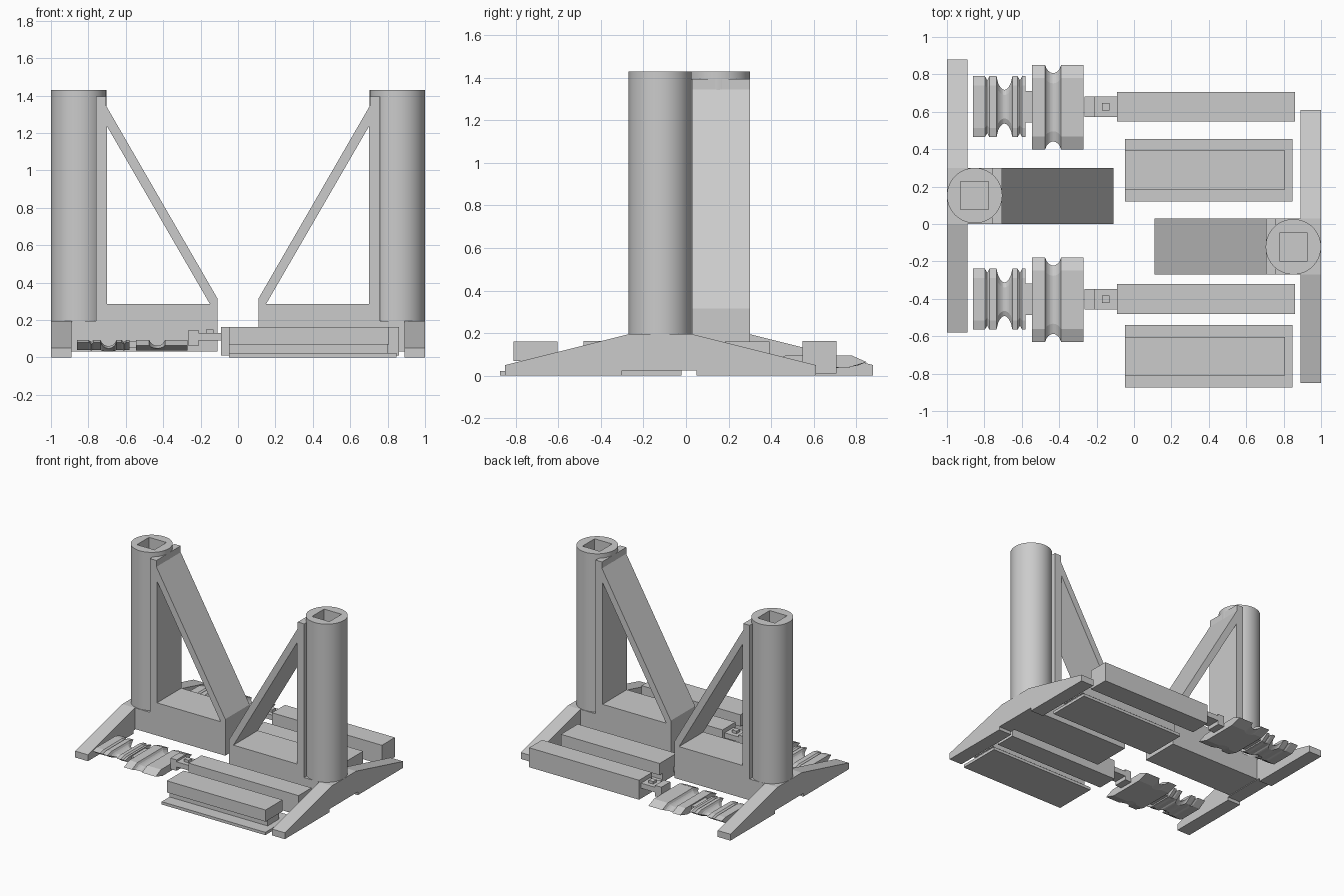
import bpy
import bmesh
import math
from mathutils import Matrix, Vector

old = bpy.data.objects.get("Cube")
if old:
    bpy.data.objects.remove(old, do_unlink=True)

GREY = (0.6, 0.6, 0.6, 1.0)
plastic = bpy.data.materials.new("light_grey")
plastic.use_nodes = True
plastic.diffuse_color = GREY
plastic.node_tree.nodes["Principled BSDF"].inputs["Base Color"].default_value = GREY

HALF_TURN = Matrix.Translation((0, 0.03, 0)) @ Matrix.Rotation(math.pi, 4, "Z")


def finish(name, bm, smooth=False):
    bmesh.ops.recalc_face_normals(bm, faces=bm.faces)
    mesh = bpy.data.meshes.new(name)
    bm.to_mesh(mesh)
    bm.free()
    mesh.materials.append(plastic)
    obj = bpy.data.objects.new(name, mesh)
    bpy.context.collection.objects.link(obj)
    if smooth:
        bpy.ops.object.select_all(action="DESELECT")
        obj.select_set(True)
        bpy.context.view_layer.objects.active = obj
        bpy.ops.object.shade_smooth_by_angle(angle=math.radians(30))
    return obj


def loft(name, rings, smooth=False):
    """Skin a row of equal-sized rings and cap both ends."""
    bm = bmesh.new()
    rows = [[bm.verts.new(p) for p in ring] for ring in rings]
    n = len(rows[0])
    for a, b in zip(rows, rows[1:]):
        for i in range(n):
            j = (i + 1) % n
            bm.faces.new((a[i], a[j], b[j], b[i]))
    bm.faces.new(rows[0])
    bm.faces.new(rows[-1])
    return finish(name, bm, smooth)


def prism_xz(name, pts, y0, y1):
    return loft(name, [[(x, y, z) for x, z in pts] for y in (y0, y1)])


def prism_yz(name, pts, x0, x1):
    return loft(name, [[(x, y, z) for y, z in pts] for x in (x0, x1)])


def box(name, x0, x1, y0, y1, z0, z1):
    return prism_yz(name, [(y0, z0), (y1, z0), (y1, z1), (y0, z1)], x0, x1)


def cut(obj, cutter):
    mod = obj.modifiers.new("cut", "BOOLEAN")
    mod.operation = "DIFFERENCE"
    mod.solver = "EXACT"
    mod.object = cutter
    bpy.context.view_layer.objects.active = obj
    bpy.ops.object.modifier_apply(modifier=mod.name)
    bpy.data.objects.remove(cutter, do_unlink=True)


def make_stand(side, turned):
    # Sloping foot with a shallow notch underneath
    foot = prism_yz(side + "_foot", [
        (-0.58, 0), (-0.02, 0), (-0.02, 0.025), (0.33, 0.025), (0.33, 0),
        (0.88, 0), (0.88, 0.05), (0.3, 0.195), (0, 0.195), (-0.58, 0.05)], -1, -0.89)

    # Base, post and diagonal brace with a triangular window
    brace = prism_xz(side + "_brace", [
        (-0.89, 0.03), (-0.11, 0.03), (-0.11, 0.315), (-0.705, 1.345),
        (-0.705, 1.395), (-0.76, 1.395), (-0.76, 0.195), (-0.89, 0.195)], 0, 0.3)
    cut(brace, prism_xz("window_cutter", [(-0.7, 0.285), (-0.15, 0.285), (-0.7, 1.235)], -0.1, 0.4))

    # Round column with a square socket
    bm = bmesh.new()
    bmesh.ops.create_cone(bm, cap_ends=True, segments=64, radius1=0.148, radius2=0.148,
                          depth=1.235, matrix=Matrix.Translation((-0.852, 0.152, 0.8125)))
    column = finish(side + "_column", bm)
    cut(column, box("socket_cutter", -0.927, -0.777, 0.077, 0.227, 0.3, 1.6))
    bpy.ops.object.select_all(action="DESELECT")
    column.select_set(True)
    bpy.ops.object.shade_smooth_by_angle(angle=math.radians(30))

    if turned:
        for obj in (foot, brace, column):
            obj.data.transform(HALF_TURN)


def lens(x, y, w, tip, top, bottom):
    """Flat six-sided cross-section of a roller."""
    a, b = w * 0.7, w * 0.62
    return [(x, y + dy, z) for dy, z in (
        (w, tip), (a, top), (-a, top), (-w, tip), (-b, bottom), (b, bottom))]


def groove(x0, x1, w, depth, steps=10):
    """Half-round dip: x, half width and height loss."""
    for i in range(steps + 1):
        t = i / steps
        s = math.sin(math.pi * t) ** 0.6 if 0 < t < 1 else 0
        yield x0 + (x1 - x0) * t, w - depth * s, 0.032 * s


def notch(x, w):
    return [(x - 0.012, w, 0), (x, w - 0.022, 0.01), (x + 0.012, w, 0)]


def make_tool(end, y):
    # Narrow roller: two small notches around a deep groove
    w = 0.163
    stations = [(-0.86, w, 0), *notch(-0.785, w), *groove(-0.735, -0.65, w, 0.073),
                *notch(-0.61, w), (-0.58, w, 0)]
    loft(end + "_narrow_roller",
         [lens(x, y, r, 0.08 - d, 0.092 - d, 0.04 - d * 0.3) for x, r, d in stations])

    # Wide roller with one central groove
    w = 0.225
    stations = [(-0.545, w, 0), *groove(-0.475, -0.39, w, 0.042), (-0.27, w, 0)]
    loft(end + "_wide_roller",
         [lens(x, y - 0.003, r, 0.064 - d * 0.5, 0.094 - d, 0.038) for x, r, d in stations])
    box(end + "_roller_neck", -0.585, -0.54, y - 0.085, y + 0.085, 0.05, 0.085)

    # Stepped coupling between roller and long bar
    box(end + "_coupling_wall", -0.265, -0.21, y - 0.055, y + 0.055, 0.06, 0.145)
    box(end + "_coupling_plate", -0.215, -0.085, y - 0.055, y + 0.055, 0.09, 0.13)
    box(end + "_coupling_nub", -0.17, -0.13, y - 0.02, y + 0.02, 0.125, 0.15)
    box(end + "_long_bar", -0.09, 0.86, y - 0.08, y + 0.08, 0.01, 0.162)


def make_rail(end, y):
    # Flanged block standing on a thin plate
    box(end + "_rail_plate", -0.047, 0.848, y - 0.167, y + 0.167, 0, 0.022)
    box(end + "_rail_web", -0.047, 0.8, y - 0.07, y + 0.07, 0.02, 0.075)
    box(end + "_rail_block", -0.047, 0.806, y - 0.104, y + 0.104, 0.07, 0.161)


make_stand("right", False)
make_stand("left", True)
make_tool("back", 0.627)
make_tool("front", -0.402)
make_rail("back", 0.288)
make_rail("front", -0.707)
